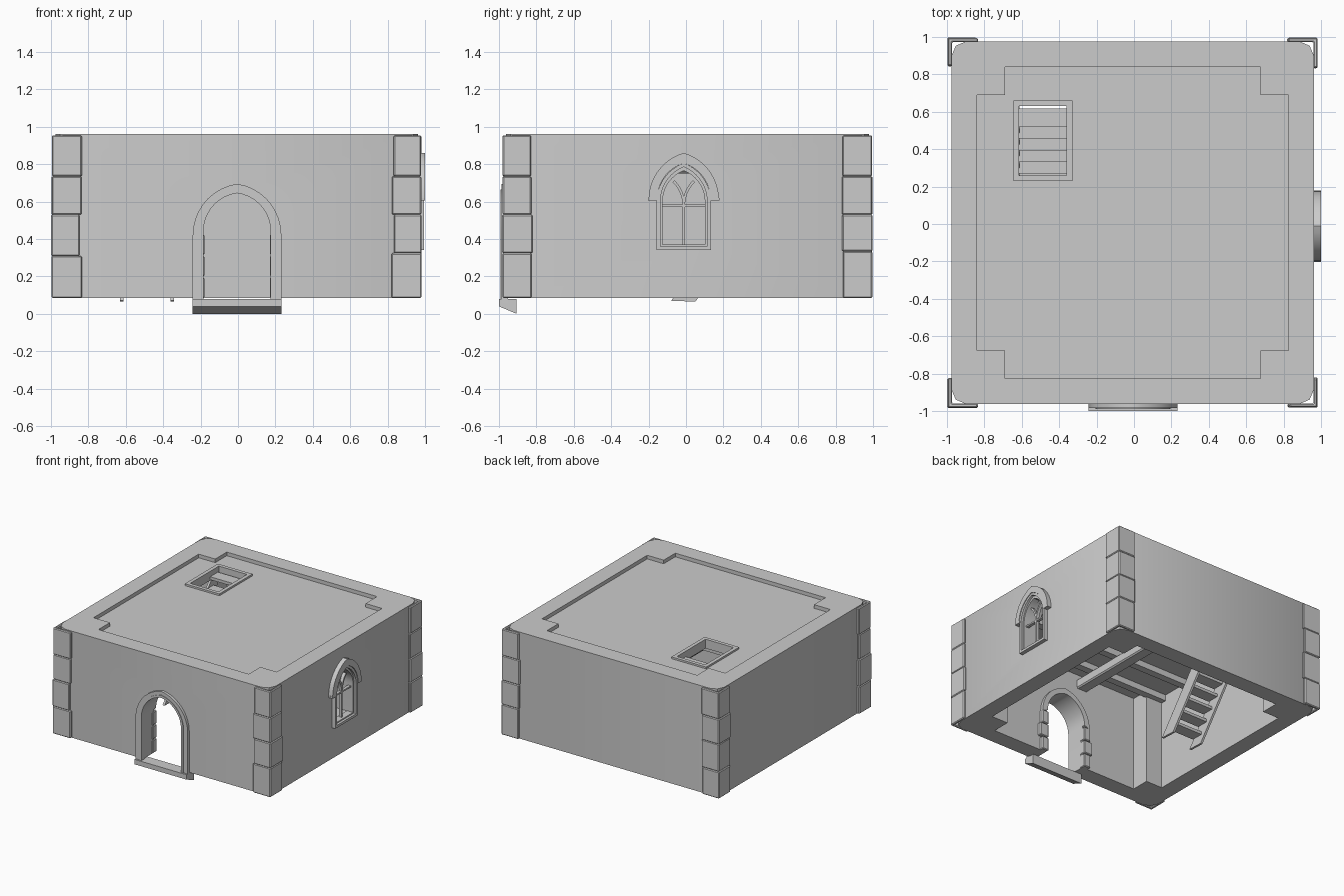
import bpy, bmesh, math, random
from mathutils import Vector

random.seed(4)
if "Cube" in bpy.data.objects:
    bpy.data.objects.remove(bpy.data.objects["Cube"])

stone = bpy.data.materials.new("grey_stone")
stone.use_nodes = True
GREY = (0.6, 0.6, 0.6, 1)
stone.diffuse_color = GREY
stone.node_tree.nodes["Principled BSDF"].inputs["Base Color"].default_value = GREY

CX, CY = -0.007, 0.007                      # centre of the walls
PLACE = {"x": lambda u, v, d: (d, u, v),
         "y": lambda u, v, d: (u, d, v),
         "z": lambda u, v, d: (u, v, d)}


def finish(name, bm, bevel=0):
    bmesh.ops.recalc_face_normals(bm, faces=bm.faces)
    if bevel:
        bmesh.ops.bevel(bm, geom=bm.edges[:], offset=bevel, segments=1, affect="EDGES")
    mesh = bpy.data.meshes.new(name)
    bm.to_mesh(mesh)
    bm.free()
    mesh.materials.append(stone)
    ob = bpy.data.objects.new(name, mesh)
    bpy.context.collection.objects.link(ob)
    return ob


def prism(name, points, axis, a, b, bevel=0):
    """Extrude a closed profile along an axis from a to b."""
    bm = bmesh.new()
    low, high = ([bm.verts.new(PLACE[axis](u, v, d)) for u, v in points] for d in (a, b))
    bm.faces.new(low)
    bm.faces.new(high)
    for i in range(len(low)):
        j = (i + 1) % len(low)
        bm.faces.new((low[i], low[j], high[j], high[i]))
    return finish(name, bm, bevel)


def band(name, outer, inner, axis, a, b, closed=True):
    """Solid strip between two matching outlines."""
    bm = bmesh.new()
    rows = [[bm.verts.new(PLACE[axis](u, v, d)) for u, v in line]
            for line, d in ((outer, a), (outer, b), (inner, b), (inner, a))]
    n = len(outer)
    for i in range(n if closed else n - 1):
        j = (i + 1) % n
        for k in range(4):
            r, s = rows[k], rows[(k + 1) % 4]
            bm.faces.new((r[i], r[j], s[j], s[i]))
    if not closed:
        for i in (0, n - 1):
            bm.faces.new([r[i] for r in rows])
    return finish(name, bm)


def box(name, x, y, z, bevel=0):
    return prism(name, rect(x, y), "z", z[0], z[1], bevel)


def rect(u, v):
    return [(u[0], v[0]), (u[1], v[0]), (u[1], v[1]), (u[0], v[1])]


def arch(centre, w, spring, peak, base=None, steps=9):
    """Pointed arch outline, with straight jambs when a base is given."""
    h = peak - spring
    r = (w * w + h * h) / (2 * w)
    end = math.atan2(h, r - w)
    half = [(w - r + r * math.cos(end * i / steps), spring + r * math.sin(end * i / steps))
            for i in range(steps + 1)]
    if base is not None:
        half.insert(0, (w, base))
    return ([(centre + u, v) for u, v in half]
            + [(centre - u, v) for u, v in reversed(half[:-1])])


def notched(half, notch):
    """Square outline with the four corners cut out by posts."""
    quarter = [(half, -notch), (half, notch), (notch, notch)]
    pts = []
    for i in range(4):
        for u, v in quarter:
            for _ in range(i):
                u, v = -v, u
            pts.append((CX + u, CY + v))
    return pts


def cut(ob, cutters):
    for c in cutters:
        c.hide_render = True
        mod = ob.modifiers.new("cut", "BOOLEAN")
        mod.operation, mod.solver, mod.object = "DIFFERENCE", "EXACT", c
    bpy.context.view_layer.update()
    graph = bpy.context.evaluated_depsgraph_get()
    mesh = bpy.data.meshes.new_from_object(ob.evaluated_get(graph))
    ob.modifiers.clear()
    ob.data = mesh
    for c in cutters:
        bpy.data.objects.remove(c)


# Walls with clipped corners, corner posts, doorway and window opening
H, CH = 0.97, 0.08
outline = []
for sx, sy, flip in ((1, -1, 0), (1, 1, 1), (-1, 1, 0), (-1, -1, 1)):
    pair = [(CX + sx * (H - CH), CY + sy * H), (CX + sx * (H - CH * 0.3), CY + sy * (H - CH * 0.3)),
            (CX + sx * H, CY + sy * (H - CH))]
    outline += pair[::-1] if flip else pair
walls = prism("walls", outline, "z", 0.085, 0.96)
WY = -0.012                                 # window centre
door_hole = dict(centre=-0.005, w=0.18, spring=0.44, peak=0.645)
cut(walls, [prism("room_cutter", notched(0.833, 0.683), "z", -0.1, 1.1),
            prism("door_cutter", arch(base=0.0, **door_hole), "y", -1.2, -0.7),
            prism("window_cutter", arch(WY, 0.118, 0.6, 0.775, 0.365), "x", 0.7, 1.2)])

# Roof deck, sunk below the rim, with a stair hatch
HX, HY = (-0.615, -0.36), (0.26, 0.63)
deck = prism("roof_deck", notched(0.836, 0.686), "z", 0.87, 0.93)
cut(deck, [box("hatch_cutter", HX, HY, (0.8, 1.0))])
E = 0.03
band("hatch_frame", rect((HX[0] - E, HX[1] + E), (HY[0] - E, HY[1] + E)),
     rect(HX, HY), "z", 0.925, 0.945)

# Ceiling timbers
box("main_beam", (-0.23, -0.13), (-0.83, 0.84), (0.75, 0.83), 0.01)
for y in (-0.66, -0.38, -0.1, 0.18, 0.7):
    box("ceiling_joist", (-0.84, 0.82), (y - 0.03, y + 0.03), (0.82, 0.875))

# Corner stones: four irregular courses of L-shaped blocks
for sx in (-1, 1):
    for sy in (-1, 1):
        levels = [0.085, 0.31 + random.uniform(-0.01, 0.03), 0.53, 0.735, 0.953]
        for z0, z1 in zip(levels, levels[1:]):
            o = 0.992 - random.uniform(0, 0.006)
            i = 0.966
            a, b = (0.833 + random.uniform(-0.008, 0.008) for _ in "ab")
            ell = [(o, o), (o, a), (i, a), (i, i), (b, i), (b, o)]
            prism("corner_stone", [(CX + sx * u, CY + sy * v) for u, v in ell],
                  "z", z0, z1, 0.006)

# Doorway surround, inner surround and threshold
D = -0.005
door_in = arch(base=0.08, **door_hole)
band("door_surround", arch(D, 0.237, 0.42, 0.695, 0.04), door_in, "y", -0.985, -0.95)
band("door_bead", arch(D, 0.2, 0.435, 0.665, 0.065), door_in, "y", -0.99, -0.95)
band("door_inner_surround", arch(D, 0.23, 0.42, 0.69), arch(**door_hole), "y", -0.85, -0.8, False)
for side in (-1, 1):
    for k in range(3):
        w = 0.235 + 0.02 * (k % 2)
        us = sorted((D + side * 0.175, D + side * w))
        box("door_jamb_stone", us, (-0.85, -0.795), (0.085 + k * 0.115, 0.195 + k * 0.115), 0.006)
prism("door_threshold", [(-1.0, 0.08), (-1.0, 0.04), (-0.905, 0.0), (-0.905, 0.08)],
      "x", D - 0.237, D + 0.237)

# Window surround, hood and tracery
win_in = arch(WY, 0.113, 0.6, 0.765, 0.37)
band("window_surround", arch(WY, 0.145, 0.6, 0.805, 0.34), arch(WY, 0.125, 0.6, 0.785, 0.36),
     "x", 0.94, 0.995)
band("window_inner_frame", arch(WY, 0.13, 0.6, 0.79, 0.355), win_in, "x", 0.92, 0.975)
band("window_hood", arch(WY, 0.188, 0.61, 0.86), arch(WY, 0.143, 0.61, 0.805),
     "x", 0.94, 1.0, False)
for side in (-1, 1):
    band("window_hood_stop", rect(sorted((WY + side * 0.14, WY + side * 0.19)), (0.605, 0.62)),
         rect(sorted((WY + side * 0.15, WY + side * 0.18)), (0.61, 0.615)), "x", 0.95, 1.0)
    R = 0.179
    arcs = [[(WY + side * (R - r * math.cos(t * 0.1)), 0.58 + r * math.sin(t * 0.1))
             for t in range(9)] for r in (R + 0.007, R - 0.007)]
    band("window_tracery", arcs[0], arcs[1], "x", 0.93, 0.955, False)
prism("window_mullion", rect((WY - 0.007, WY + 0.007), (0.365, 0.6)), "x", 0.93, 0.955)
prism("window_transom", rect((WY - 0.115, WY + 0.115), (0.572, 0.584)), "x", 0.93, 0.955)

# Open wooden stair up to the hatch
for x in (-0.63, -0.36):
    prism("stair_stringer", [(-0.08, 0.07), (0.05, 0.065), (0.66, 0.875), (0.53, 0.875)],
          "x", x, x + 0.018)
for k in range(10):
    y, z = 0.01 + k * 0.062, 0.15 + k * 0.082
    box("stair_tread", (-0.615, -0.357), (y - 0.05, y + 0.05), (z - 0.012, z + 0.012))

# Soft shading on curved parts, sharp edges kept
bpy.ops.object.select_all(action="DESELECT")
for ob in bpy.context.collection.objects:
    if ob.type == "MESH":
        ob.select_set(True)
        bpy.context.view_layer.objects.active = ob
bpy.ops.object.shade_smooth_by_angle(angle=math.radians(30))
